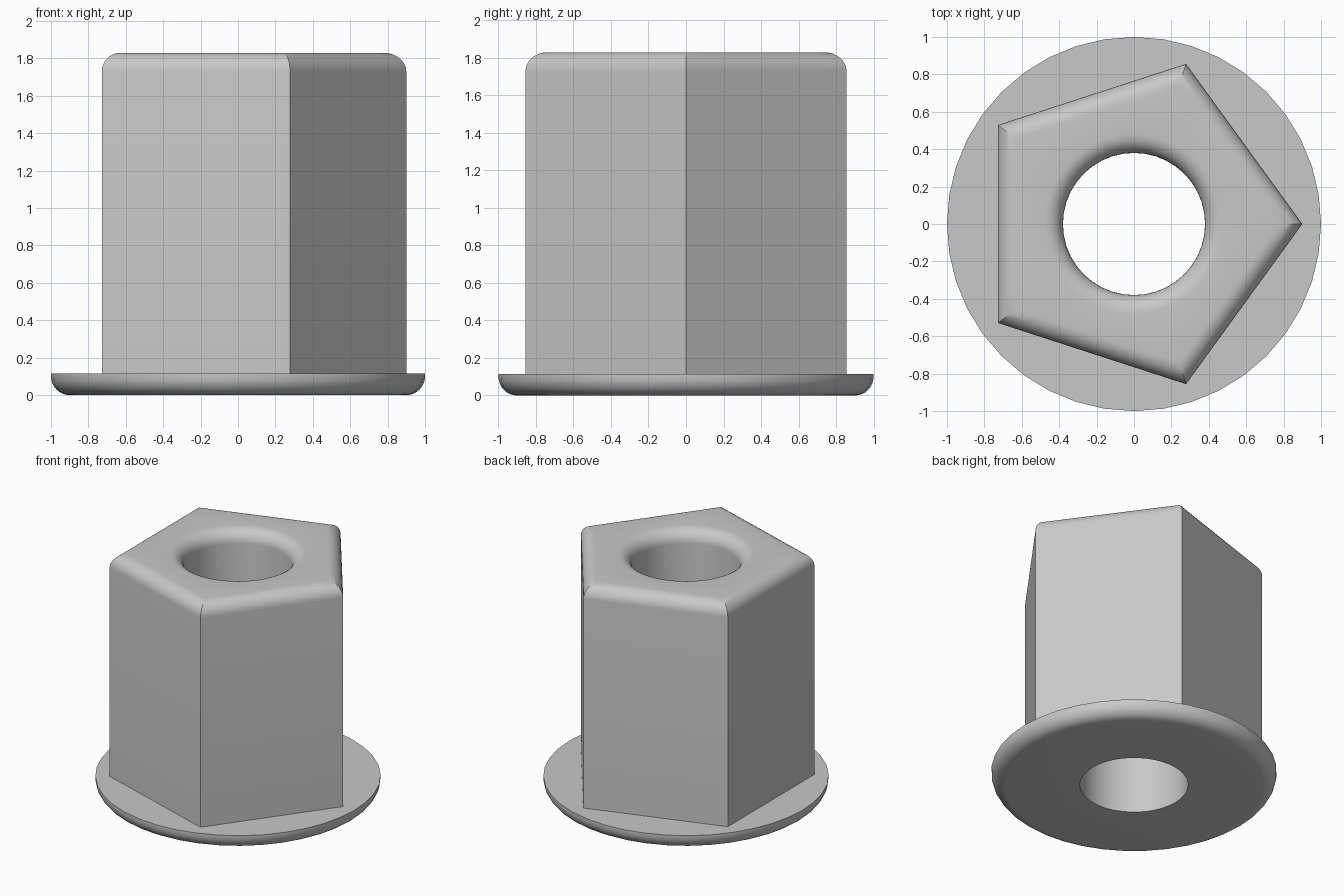
import bpy
import bmesh
from math import cos, sin, pi, radians

if "Cube" in bpy.data.objects:
    bpy.data.objects.remove(bpy.data.objects["Cube"], do_unlink=True)

SIDES = 40          # points per ring, a multiple of five
BORE, FLANGE, CORNER = 0.38, 1.0, 0.9
BASE, TOP, FILLET = 0.115, 1.83, 0.1
APOTHEM = CORNER * cos(pi / 5)

metal = bpy.data.materials.new("light grey")
metal.use_nodes = True
grey = (0.58, 0.58, 0.58, 1)
metal.diffuse_color = grey
metal.node_tree.nodes["Principled BSDF"].inputs["Base Color"].default_value = grey


def circle(r, z):
    steps = [2 * pi * i / SIDES for i in range(SIDES)]
    return [(r * cos(a), r * sin(a), z) for a in steps]


def pentagon(apothem, z):
    # evenly spaced points along five straight edges, one corner on +x
    r = apothem / cos(pi / 5)
    per = SIDES // 5
    points = []
    for k in range(5):
        a, b = 2 * pi * k / 5, 2 * pi * (k + 1) / 5
        for j in range(per):
            t = j / per
            points.append((r * ((1 - t) * cos(a) + t * cos(b)),
                           r * ((1 - t) * sin(a) + t * sin(b)), z))
    return points


def arc(steps=8):
    return [(sin(pi / 2 * i / steps), cos(pi / 2 * i / steps)) for i in range(steps + 1)]


def skin(name, rings, closed=False):
    bm = bmesh.new()
    loops = [[bm.verts.new(p) for p in ring] for ring in rings]
    pairs = list(zip(loops, loops[1:]))
    if closed:
        pairs.append((loops[-1], loops[0]))
    for low, high in pairs:
        for i in range(SIDES):
            j = (i + 1) % SIDES
            bm.faces.new((low[i], low[j], high[j], high[i]))
    mesh = bpy.data.meshes.new(name)
    bm.to_mesh(mesh)
    bm.free()
    mesh.materials.append(metal)
    obj = bpy.data.objects.new(name, mesh)
    bpy.context.collection.objects.link(obj)
    bpy.ops.object.select_all(action="DESELECT")
    obj.select_set(True)
    bpy.context.view_layer.objects.active = obj
    bpy.ops.object.shade_smooth_by_angle(angle=radians(30))


# Round flange with a rounded lower rim
rim = [circle(FLANGE - FILLET * (1 - s), FILLET * (1 - c)) for s, c in arc()]
skin("flange", [circle(BORE, 0)] + rim + [circle(FLANGE, BASE), circle(BORE, BASE)], closed=True)

# Five-sided body: walls, rounded top edge, rounded bore mouth, bore
outer = [pentagon(APOTHEM - FILLET * (1 - c), TOP - FILLET * (1 - s)) for s, c in arc()]
mouth = [circle(BORE + FILLET * (1 - s), TOP - FILLET * (1 - c)) for s, c in arc()]
skin("five_sided_body", [pentagon(APOTHEM, BASE)] + outer + mouth + [circle(BORE, BASE)])
